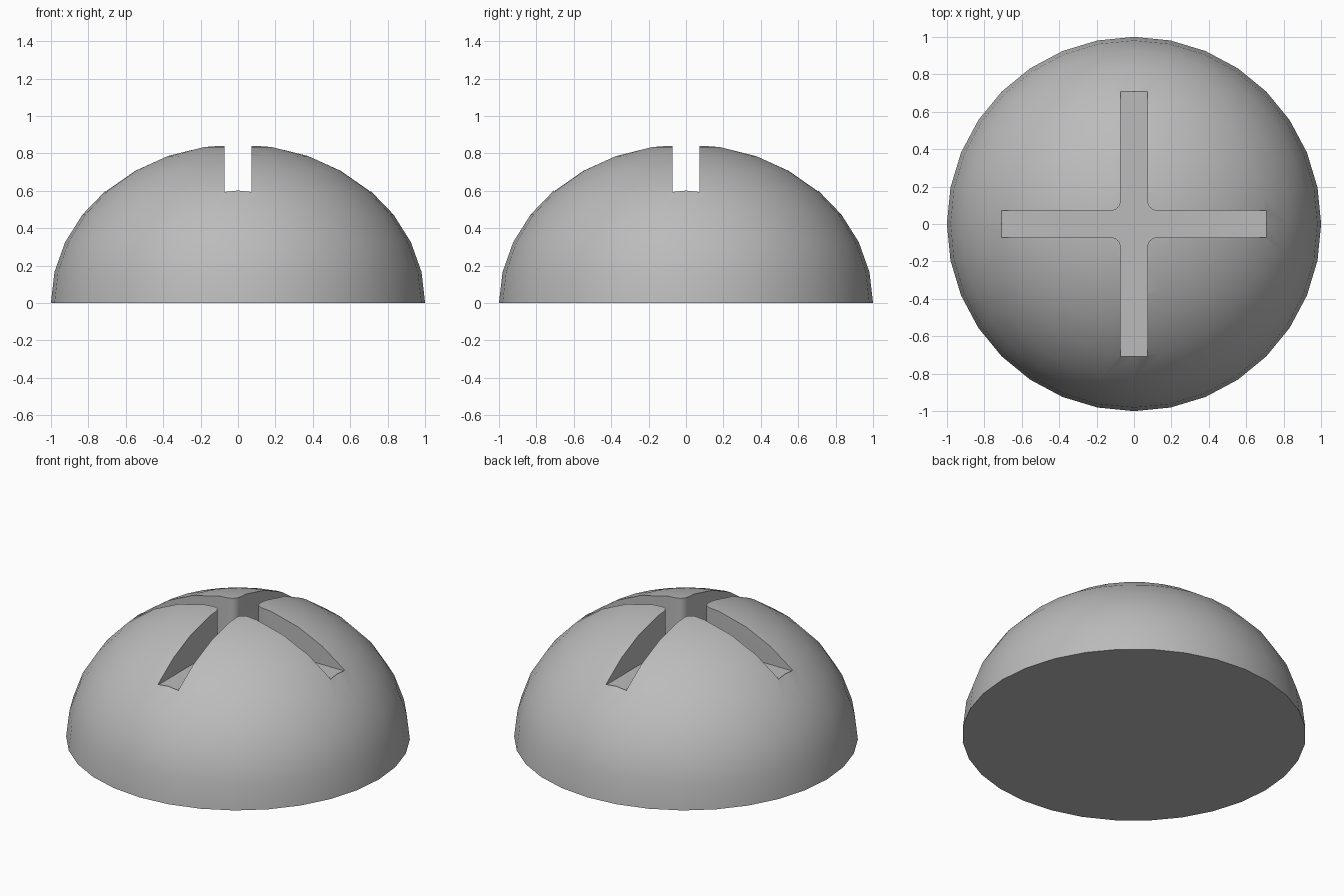
import bpy, bmesh, math

cube = bpy.data.objects.get("Cube")
if cube:
    bpy.data.objects.remove(cube, do_unlink=True)

SEGMENTS, RINGS = 32, 8
HEIGHT = 0.85
SLOT_HALF, SLOT_REACH, SLOT_FLOOR, FILLET = 0.072, 0.707, 0.59, 0.05

grey = bpy.data.materials.new("plain_grey")
grey.use_nodes = True
grey.diffuse_color = (0.5, 0.5, 0.5, 1)
grey.node_tree.nodes["Principled BSDF"].inputs["Base Color"].default_value = (0.5, 0.5, 0.5, 1)


def add_object(name, bm):
    bmesh.ops.recalc_face_normals(bm, faces=bm.faces)
    mesh = bpy.data.meshes.new(name)
    bm.to_mesh(mesh)
    bm.free()
    mesh.materials.append(grey)
    obj = bpy.data.objects.new(name, mesh)
    bpy.context.collection.objects.link(obj)
    return obj


# Dome: half of a squashed sphere, closed underneath
bm = bmesh.new()
bmesh.ops.create_uvsphere(bm, u_segments=SEGMENTS, v_segments=RINGS * 2, radius=1)
cut = bmesh.ops.bisect_plane(bm, geom=bm.verts[:] + bm.edges[:] + bm.faces[:],
                             plane_co=(0, 0, 0), plane_no=(0, 0, 1), clear_inner=True)
bmesh.ops.holes_fill(bm, edges=[e for e in bm.edges if e.is_boundary])
bmesh.ops.scale(bm, vec=(1, 1, HEIGHT), verts=bm.verts)
dome = add_object("slotted_dome", bm)

# Cross cutter: one arm outline turned four times, with rounded inner corners
outline = []
for turn in range(4):
    a = turn * math.pi / 2
    arm = [(SLOT_REACH, -SLOT_HALF), (SLOT_REACH, SLOT_HALF)]
    centre = SLOT_HALF + FILLET
    for i in range(7):
        t = 1.5 * math.pi - i * math.pi / 12
        arm.append((centre + FILLET * math.cos(t), centre + FILLET * math.sin(t)))
    outline += [(x * math.cos(a) - y * math.sin(a), x * math.sin(a) + y * math.cos(a))
                for x, y in arm]
bm = bmesh.new()
floor = bm.faces.new([bm.verts.new((x, y, SLOT_FLOOR)) for x, y in outline])
top = bmesh.ops.extrude_face_region(bm, geom=[floor])["geom"]
bmesh.ops.translate(bm, vec=(0, 0, 0.5), verts=[v for v in top if isinstance(v, bmesh.types.BMVert)])
cutter = add_object("cross_cutter", bm)

# Carve the cross slot and drop the cutter
boolean = dome.modifiers.new("cross_slot", "BOOLEAN")
boolean.operation = "DIFFERENCE"
boolean.solver = "EXACT"
boolean.object = cutter
bpy.ops.object.select_all(action="DESELECT")
bpy.context.view_layer.objects.active = dome
dome.select_set(True)
bpy.ops.object.modifier_apply(modifier=boolean.name)
bpy.data.objects.remove(cutter, do_unlink=True)
bpy.ops.object.shade_smooth_by_angle(angle=math.radians(30))
